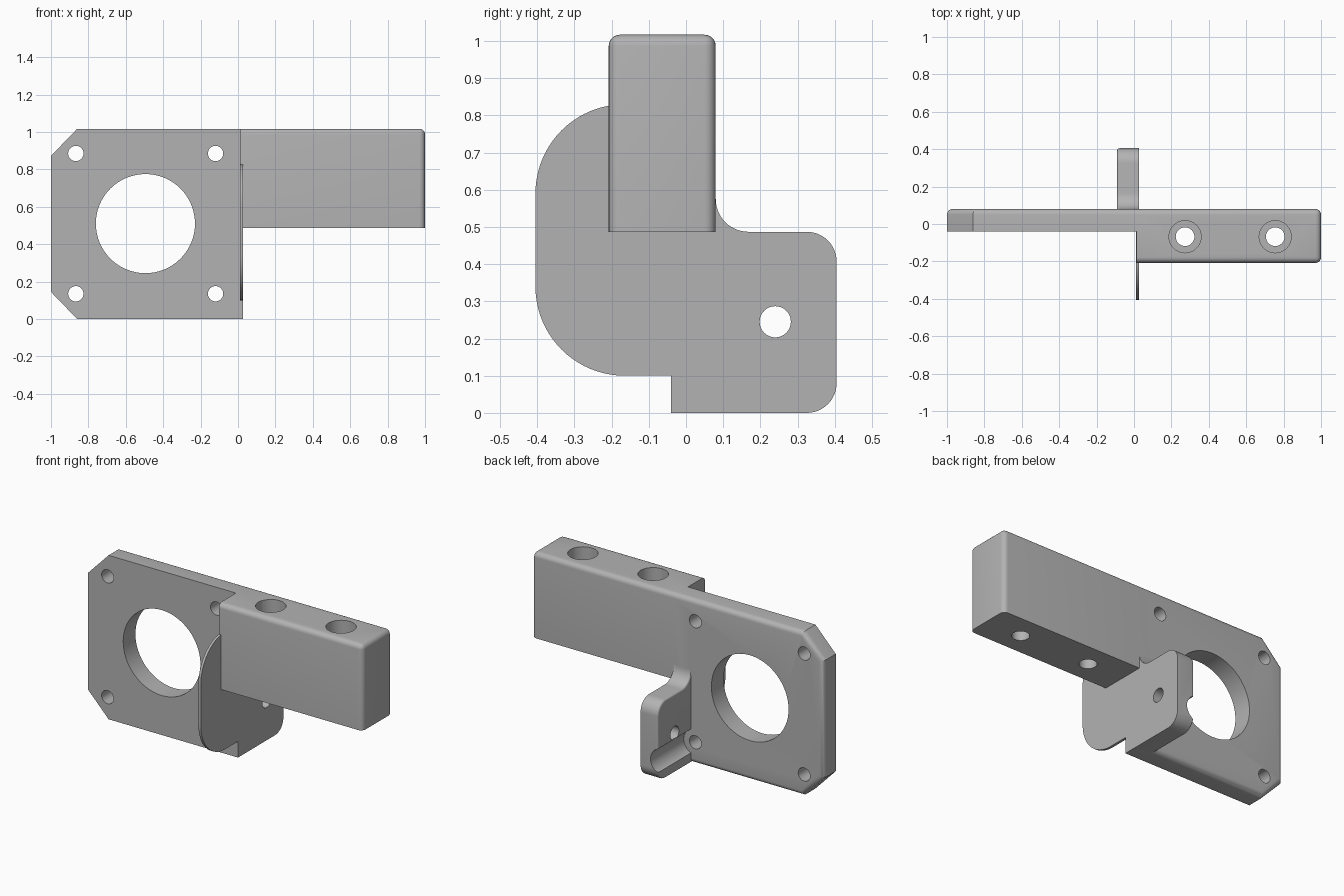
import bpy, bmesh, math
from mathutils import Vector, Matrix

if "Cube" in bpy.data.objects:
    bpy.data.objects.remove(bpy.data.objects["Cube"], do_unlink=True)

GREY = (0.45, 0.45, 0.45, 1)
grey = bpy.data.materials.new("plain_grey")
grey.use_nodes = True
grey.diffuse_color = GREY
grey.node_tree.nodes["Principled BSDF"].inputs["Base Color"].default_value = GREY

# Main dimensions
TOP, ARM_BOTTOM = 1.017, 0.487
FRONT, BACK = -0.04, 0.08
WEB_IN, WEB_OUT = 0.012, 0.028
SOFT = 0.03


def arc(cx, cz, r, start, end, n=12):
    """Points on an arc, angles in degrees."""
    steps = [math.radians(start + (end - start) * i / n) for i in range(n + 1)]
    return [(cx + r * math.cos(a), cz + r * math.sin(a)) for a in steps]


def prism(name, outline, axis, low, high, round_edge=None):
    """Extrude a 2D outline along an axis and round the edges picked by a rule."""
    place = {"x": lambda p, d: (d, p[0], p[1]),
             "y": lambda p, d: (p[0], d, p[1])}[axis]
    bm = bmesh.new()
    face = bm.faces.new([bm.verts.new(place(p, low)) for p in outline])
    grown = bmesh.ops.extrude_face_region(bm, geom=[face])
    verts = [g for g in grown["geom"] if isinstance(g, bmesh.types.BMVert)]
    bmesh.ops.translate(bm, verts=verts, vec=Vector(place((0, 0), high - low)))
    bmesh.ops.recalc_face_normals(bm, faces=bm.faces)
    if round_edge:
        picked = [e for e in bm.edges if round_edge(e.verts[0].co, e.verts[1].co)]
        bmesh.ops.bevel(bm, geom=picked, offset=SOFT, segments=5, profile=0.5,
                        affect='EDGES', clamp_overlap=True)
    mesh = bpy.data.meshes.new(name)
    bm.to_mesh(mesh)
    bm.free()
    mesh.materials.append(grey)
    obj = bpy.data.objects.new(name, mesh)
    bpy.context.collection.objects.link(obj)
    return obj


def drill(obj, centre, r, depth, axis, sides=32):
    """Cut a round hole centred on a point along an axis."""
    turn = {"x": Matrix.Rotation(math.pi / 2, 4, 'Y'),
            "y": Matrix.Rotation(math.pi / 2, 4, 'X'), "z": Matrix()}[axis]
    bm = bmesh.new()
    bmesh.ops.create_cone(bm, cap_ends=True, segments=sides, radius1=r, radius2=r,
                          depth=depth, matrix=Matrix.Translation(centre) @ turn)
    mesh = bpy.data.meshes.new("cutter")
    bm.to_mesh(mesh)
    bm.free()
    mesh.materials.append(grey)
    cutter = bpy.data.objects.new("cutter", mesh)
    cutter.hide_render = True
    bpy.context.collection.objects.link(cutter)
    mod = obj.modifiers.new("hole", 'BOOLEAN')
    mod.operation, mod.solver, mod.object = 'DIFFERENCE', 'EXACT', cutter
    select(obj)
    bpy.ops.object.modifier_apply(modifier=mod.name)
    bpy.data.objects.remove(cutter, do_unlink=True)


def select(obj):
    for other in bpy.context.selected_objects:
        other.select_set(False)
    obj.select_set(True)
    bpy.context.view_layer.objects.active = obj


def both(a, b, i, value):
    return abs(a[i] - value) < 1e-4 and abs(b[i] - value) < 1e-4


# Motor plate: clipped outer corners, softened back rim
plate_end = 0.02
outline = [(-0.86, 0), (plate_end, 0), (plate_end, TOP), (-0.86, TOP),
           (-1, TOP - 0.145), (-1, 0.145)]
plate = prism("mounting_plate", outline, "y", FRONT, BACK,
              lambda a, b: both(a, b, 1, BACK) and not both(a, b, 0, plate_end))
drill(plate, (-0.495, 0, 0.51), 0.265, 1, "y", 64)
for x in (-0.867, -0.12):
    for z in (0.135, 0.885):
        drill(plate, (x, 0, z), 0.041, 1, "y")

# Arm: softened top and free end, two counterbored bolt holes
arm_start, arm_front = 0.014, -0.208
outline = [(arm_start, ARM_BOTTOM), (1, ARM_BOTTOM), (1, TOP), (arm_start, TOP)]
arm = prism("arm_block", outline, "y", arm_front, BACK,
            lambda a, b: (both(a, b, 2, TOP) and not both(a, b, 0, arm_start))
            or (both(a, b, 0, 1) and not both(a, b, 2, ARM_BOTTOM)))
for x in (0.273, 0.755):
    drill(arm, (x, -0.068, 0.75), 0.05, 2, "z")
    drill(arm, (x, -0.068, TOP), 0.086, 0.6, "z")

# Rear tab outline, shared by the thin web and the thick tab
tab_edge = (arc(0.325, 0.08, 0.08, -90, 0) + arc(0.325, 0.407, 0.08, 0, 90)
            + arc(0.168, 0.575, 0.088, 270, 180))

# Thin side web with a broad rounded front
web_outline = ([(FRONT, 0)] + tab_edge + [(0, 0.83)]
               + arc(-0.165, 0.59, 0.24, 90, 180, 20)
               + arc(-0.165, 0.34, 0.24, 180, 270, 20) + [(FRONT, 0.1)])
web = prism("side_web", web_outline, "x", WEB_IN, WEB_OUT)

# Thick tab behind the plate, scooped to clear the lower screw
tab_side, tab_root = -0.09, 0.05
tab = prism("rear_tab", [(tab_root, 0)] + tab_edge + [(tab_root, 0.575)], "x",
            tab_side, WEB_IN,
            lambda a, b: both(a, b, 0, tab_side) and not both(a, b, 1, tab_root))
drill(tab, (-0.12, 0.33, 0.135), 0.08, 0.6, "y")
for part in (web, tab):
    drill(part, (0, 0.24, 0.245), 0.042, 1, "x")

# Smooth the curves, keep the corners crisp
for part in (plate, arm, web, tab):
    select(part)
    bpy.ops.object.shade_smooth_by_angle(angle=math.radians(30))
